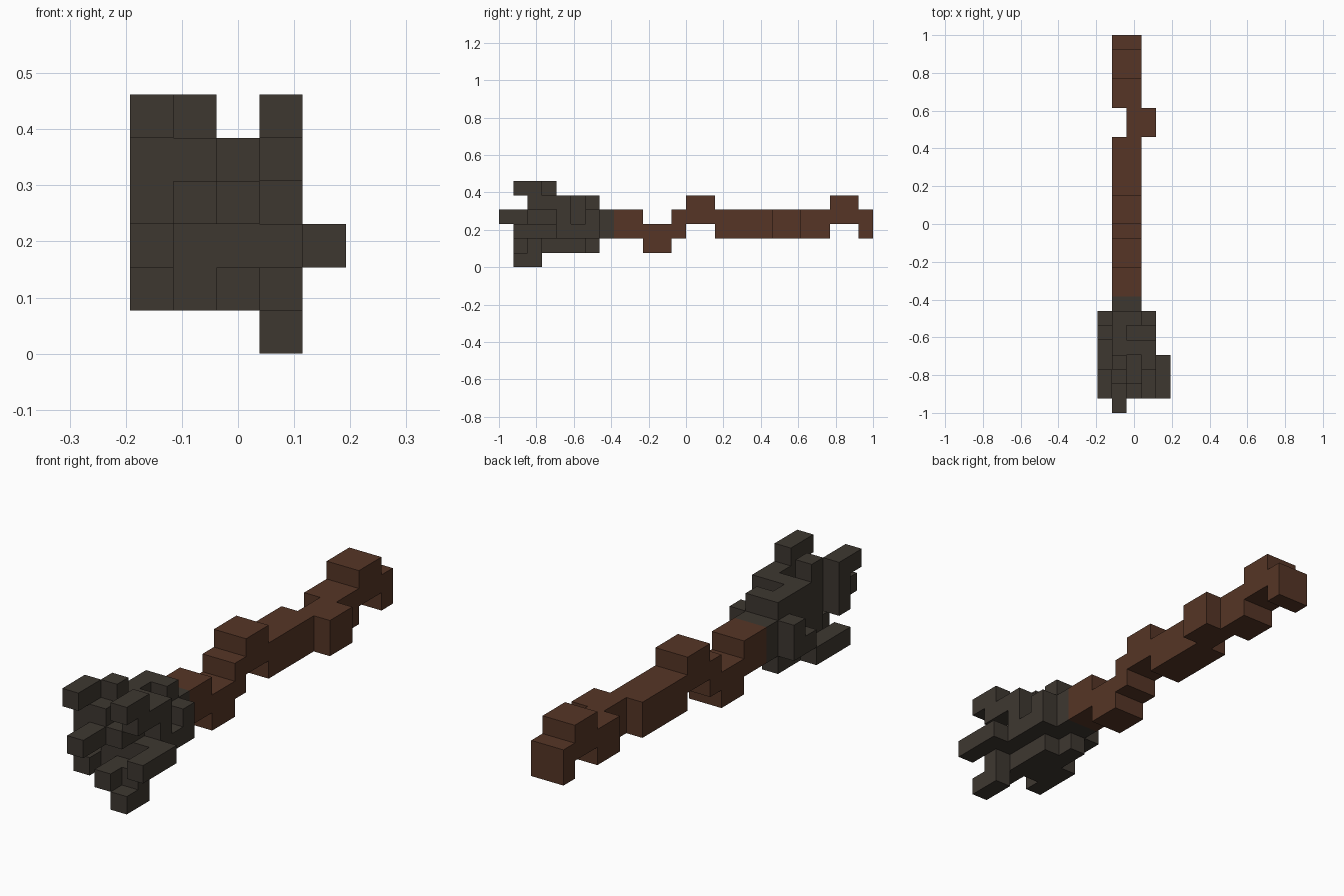
import bpy, bmesh, math
from mathutils import Vector

cube = bpy.data.objects.get("Cube")
if cube:
    bpy.data.objects.remove(cube, do_unlink=True)

U = 2 / 26                          # size of one block
ORIGIN = Vector((-2.5, -13, 0))     # grid corner, in blocks


def material(name, rgb):
    m = bpy.data.materials.new(name)
    m.use_nodes = True
    m.diffuse_color = (*rgb, 1)
    bsdf = m.node_tree.nodes["Principled BSDF"]
    bsdf.inputs["Base Color"].default_value = (*rgb, 1)
    bsdf.inputs["Roughness"].default_value = 0.9
    return m


def block_part(name, boxes, mat):
    """Join boxes (inclusive x, y, z block ranges) into one clean outer shell."""
    cells = {(x, y, z)
             for xs, ys, zs in boxes
             for x in range(xs[0], xs[1] + 1)
             for y in range(ys[0], ys[1] + 1)
             for z in range(zs[0], zs[1] + 1)}
    bm = bmesh.new()
    verts = {}

    def vert(p):
        key = tuple(round(c) for c in p)
        if key not in verts:
            verts[key] = bm.verts.new((Vector(key) + ORIGIN) * U)
        return verts[key]

    for c in cells:
        for axis in range(3):
            for side in (0, 1):
                n = list(c)
                n[axis] += 1 if side else -1
                if tuple(n) in cells:
                    continue
                a, b = (axis + 1) % 3, (axis + 2) % 3
                quad = []
                for da, db in ((0, 0), (1, 0), (1, 1), (0, 1)):
                    p = list(c)
                    p[axis] += side
                    p[a] += da
                    p[b] += db
                    quad.append(vert(p))
                bm.faces.new(quad if side else quad[::-1])
    # Merge neighbouring coplanar squares into large flat faces
    bmesh.ops.dissolve_limit(bm, angle_limit=math.radians(1),
                             verts=bm.verts[:], edges=bm.edges[:])
    mesh = bpy.data.meshes.new(name)
    bm.to_mesh(mesh)
    bm.free()
    mesh.materials.append(mat)
    obj = bpy.data.objects.new(name, mesh)
    bpy.context.collection.objects.link(obj)
    return obj


charcoal = material("charcoal", (0.048, 0.039, 0.030))
brown = material("bark brown", (0.092, 0.036, 0.019))

# Crooked handle: two blocks wide and tall, stepping up, down and sideways
block_part("handle", [
    ((1, 2), (8, 9), (2, 3)),
    ((1, 2), (10, 11), (1, 2)),
    ((1, 2), (12, 12), (2, 3)),
    ((1, 2), (13, 14), (3, 4)),
    ((1, 2), (15, 18), (2, 3)),
    ((2, 3), (19, 20), (2, 3)),
    ((1, 2), (21, 22), (2, 3)),
    ((1, 2), (23, 24), (3, 4)),
    ((1, 2), (25, 25), (2, 3)),
], brown)

# Charred head: a core with uneven prongs reaching forward
block_part("burnt_head", [
    # collar and core
    ((1, 2), (6, 7), (2, 3)),
    ((1, 2), (3, 5), (2, 2)),
    ((1, 1), (0, 6), (3, 3)),
    ((2, 2), (2, 4), (3, 3)),
    # upper ridge
    ((1, 1), (2, 6), (4, 4)),
    ((2, 2), (6, 6), (4, 4)),
    ((2, 3), (4, 4), (4, 4)),
    ((1, 1), (3, 3), (5, 5)),
    # right upper prong
    ((0, 0), (2, 2), (3, 4)),
    ((0, 0), (1, 2), (5, 5)),
    # left upper prong
    ((3, 3), (2, 4), (4, 4)),
    ((3, 3), (1, 2), (5, 5)),
    ((3, 3), (4, 4), (3, 3)),
    # side shoulders
    ((0, 0), (6, 6), (2, 3)),
    ((0, 0), (5, 5), (2, 2)),
    ((3, 3), (6, 6), (2, 3)),
    ((3, 3), (3, 5), (2, 2)),
    # left side prong
    ((4, 4), (1, 3), (2, 2)),
    # lower prongs
    ((0, 0), (2, 4), (1, 1)),
    ((1, 1), (3, 6), (1, 1)),
    ((2, 2), (1, 5), (1, 1)),
    ((3, 3), (2, 2), (1, 1)),
    ((3, 3), (1, 2), (0, 0)),
], charcoal)
